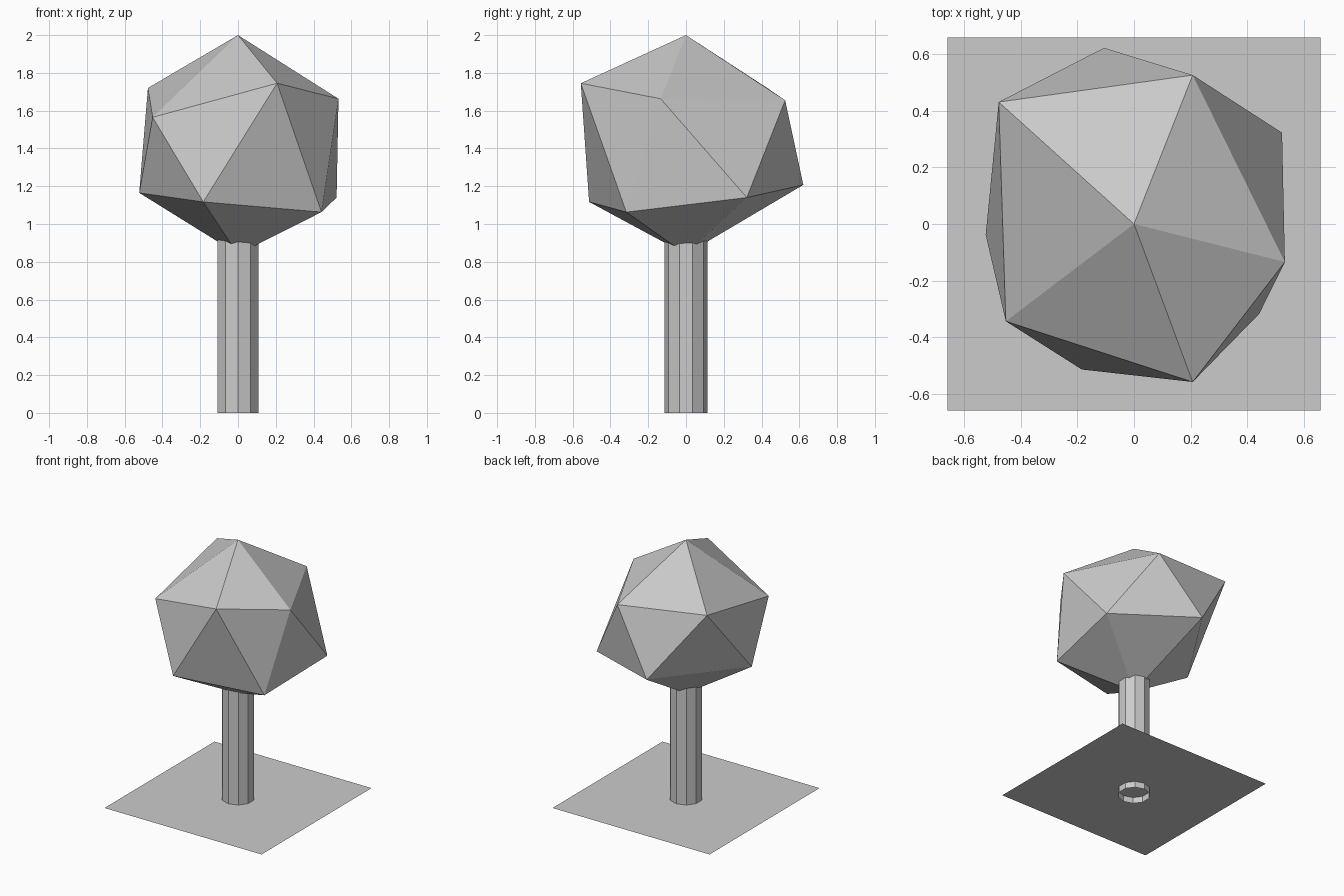
import bpy, bmesh

if "Cube" in bpy.data.objects:
    bpy.data.objects.remove(bpy.data.objects["Cube"])


def finish(name, bm):
    bmesh.ops.recalc_face_normals(bm, faces=bm.faces)
    mesh = bpy.data.meshes.new(name)
    bm.to_mesh(mesh)
    bm.free()
    obj = bpy.data.objects.new(name, mesh)
    bpy.context.collection.objects.link(obj)
    return obj


# Ground sheet: single square just above the trunk's foot
bm = bmesh.new()
bmesh.ops.create_grid(bm, x_segments=1, y_segments=1, size=0.657)
finish("ground_sheet", bm).location.z = 0.047

# Trunk: open ten-sided tube, its top hidden in the crown
TRUNK_TOP = 1.0
bm = bmesh.new()
bmesh.ops.create_cone(bm, cap_ends=False, segments=10,
                      radius1=0.114, radius2=0.114, depth=TRUNK_TOP)
finish("trunk", bm).location.z = TRUNK_TOP / 2

# Crown: uneven icosahedron made of two staggered rings and two tips
UPPER = [(0.207, 0.525, 1.655), (-0.477, 0.43, 1.72), (-0.452, -0.343, 1.565),
         (0.207, -0.557, 1.745), (0.532, -0.134, 1.663)]
LOWER = [(-0.106, 0.621, 1.207), (-0.523, -0.038, 1.165), (-0.184, -0.513, 1.117),
         (0.442, -0.316, 1.063), (0.522, 0.322, 1.14)]
bm = bmesh.new()
top = bm.verts.new((0, 0, 2))
bottom = bm.verts.new((0, 0, 0.84))
up = [bm.verts.new(p) for p in UPPER]
low = [bm.verts.new(p) for p in LOWER]
for i in range(5):
    j = (i + 1) % 5
    bm.faces.new((top, up[i], up[j]))
    bm.faces.new((up[i], low[i], up[j]))
    bm.faces.new((low[i], low[j], up[j]))
    bm.faces.new((bottom, low[j], low[i]))
finish("crown", bm)
